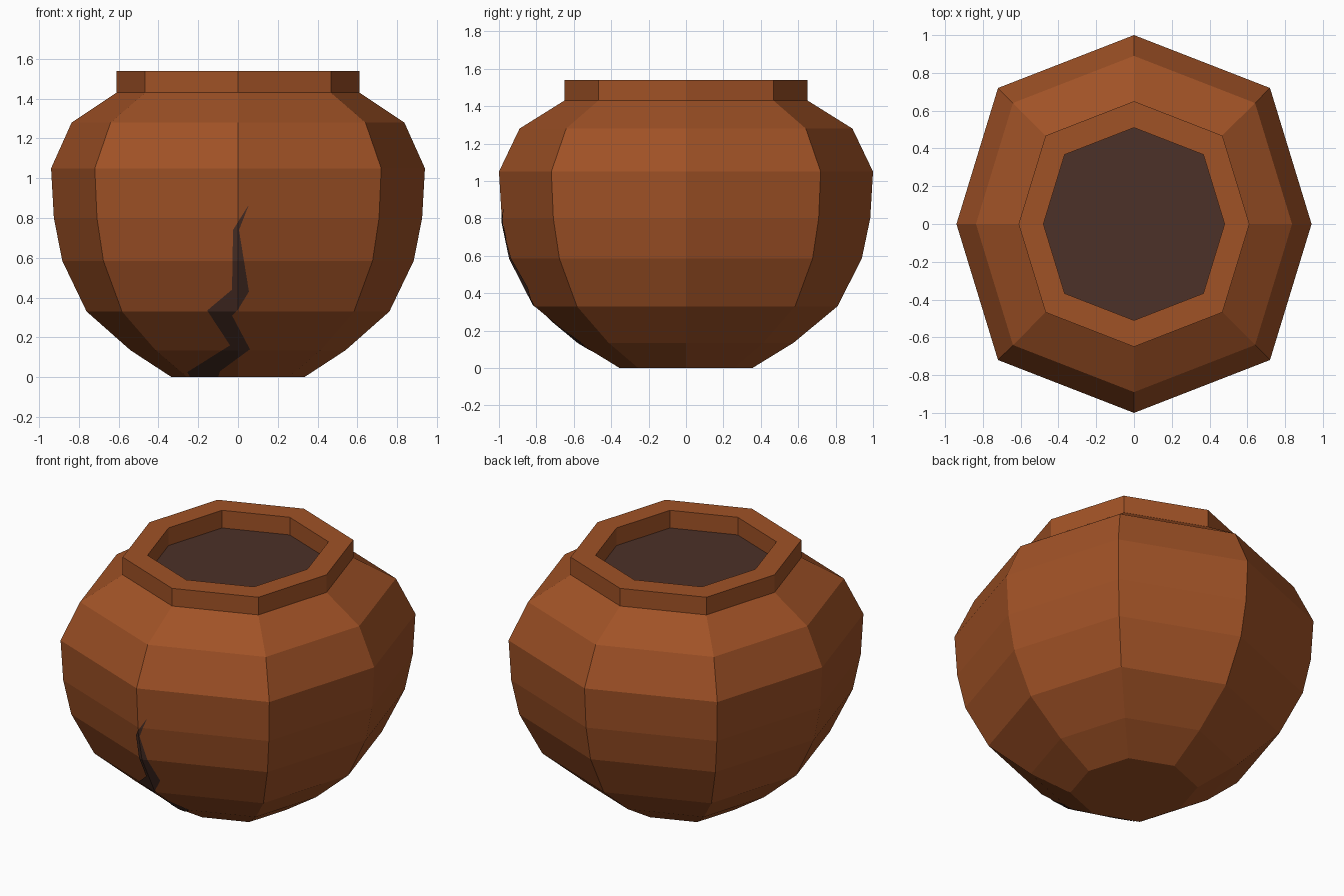
import bpy, bmesh

if "Cube" in bpy.data.objects:
    bpy.data.objects.remove(bpy.data.objects["Cube"])

# Octagonal ring directions (slightly narrower in x than in y)
D = 0.72
RING = [(0, -1), (D, -D), (0.94, 0), (D, D), (0, 1), (-D, D), (-0.94, 0), (-D, -D)]

# Outer profile of the belly: (scale, height)
PROFILE = [(0.355, 0), (0.575, 0.135), (0.81, 0.33), (0.94, 0.585), (0.985, 0.80),
           (1.0, 1.05), (0.89, 1.28), (0.65, 1.43)]
# Collar and the short inner wall of the mouth
COLLAR = [(0.65, 1.54), (0.51, 1.54), (0.51, 1.42)]


def material(name, colour):
    m = bpy.data.materials.new(name)
    m.diffuse_color = (*colour, 1)
    m.use_nodes = True
    m.node_tree.nodes["Principled BSDF"].inputs["Base Color"].default_value = m.diffuse_color
    return m


clay = material("terracotta", (0.352, 0.084, 0.0194))
dark = material("dark brown", (0.0723, 0.0307, 0.0212))


def finish(name, bm, mat):
    me = bpy.data.meshes.new(name)
    bm.to_mesh(me)
    bm.free()
    me.materials.append(mat)
    ob = bpy.data.objects.new(name, me)
    bpy.context.collection.objects.link(ob)
    return ob


def ring(bm, s, z):
    return [bm.verts.new((x * s, y * s, z)) for x, y in RING]


def lerp(points, z):
    """Interpolate a list of (value, height) pairs."""
    for (a, z0), (b, z1) in zip(points, points[1:]):
        if z <= z1:
            return a + (b - a) * (z - z0) / (z1 - z0)
    return points[-1][0]


# Pot body: stacked rings with a closed base
bm = bmesh.new()
rings = [ring(bm, s, z) for s, z in PROFILE + COLLAR]
for lo, hi in zip(rings, rings[1:]):
    for i in range(8):
        j = (i + 1) % 8
        bm.faces.new((lo[i], lo[j], hi[j], hi[i]))
bm.faces.new(rings[0][::-1])
finish("pot_body", bm, clay)

# Dark surface inside the mouth
bm = bmesh.new()
bm.faces.new(ring(bm, 0.51, 1.43))
finish("dark_inside", bm, dark)

# Jagged crack: left and right outlines as (x, height)
LEFT = [(-0.24, 0), (-0.255, 0.025), (-0.04, 0.16), (-0.155, 0.335), (-0.03, 0.44),
        (-0.025, 0.74), (0.05, 0.86)]
RIGHT = [(-0.10, 0), (-0.09, 0.03), (0.06, 0.14), (-0.03, 0.31), (0.0, 0.34),
         (0.055, 0.43), (0.005, 0.74), (0.052, 0.86)]


def on_surface(x, z):
    """Point just in front of the two front facets."""
    return (x, -lerp(PROFILE, z) + abs(x) * (1 - D) / D - 0.006, z)


levels = {z for p in (LEFT, RIGHT, PROFILE) for _, z in p if z <= 0.86}
levels = sorted(levels | {round(i * 0.02, 3) for i in range(43)})
bm = bmesh.new()
rows = []
for z in levels:
    a, b = lerp(LEFT, z), lerp(RIGHT, z)
    mid = min(max(0, a + 0.001), b - 0.001)
    rows.append([bm.verts.new(on_surface(x, z)) for x in (a, mid, b)])
for lo, hi in zip(rows, rows[1:]):
    for i in range(2):
        bm.faces.new((lo[i], lo[i + 1], hi[i + 1], hi[i]))
finish("crack", bm, dark)
